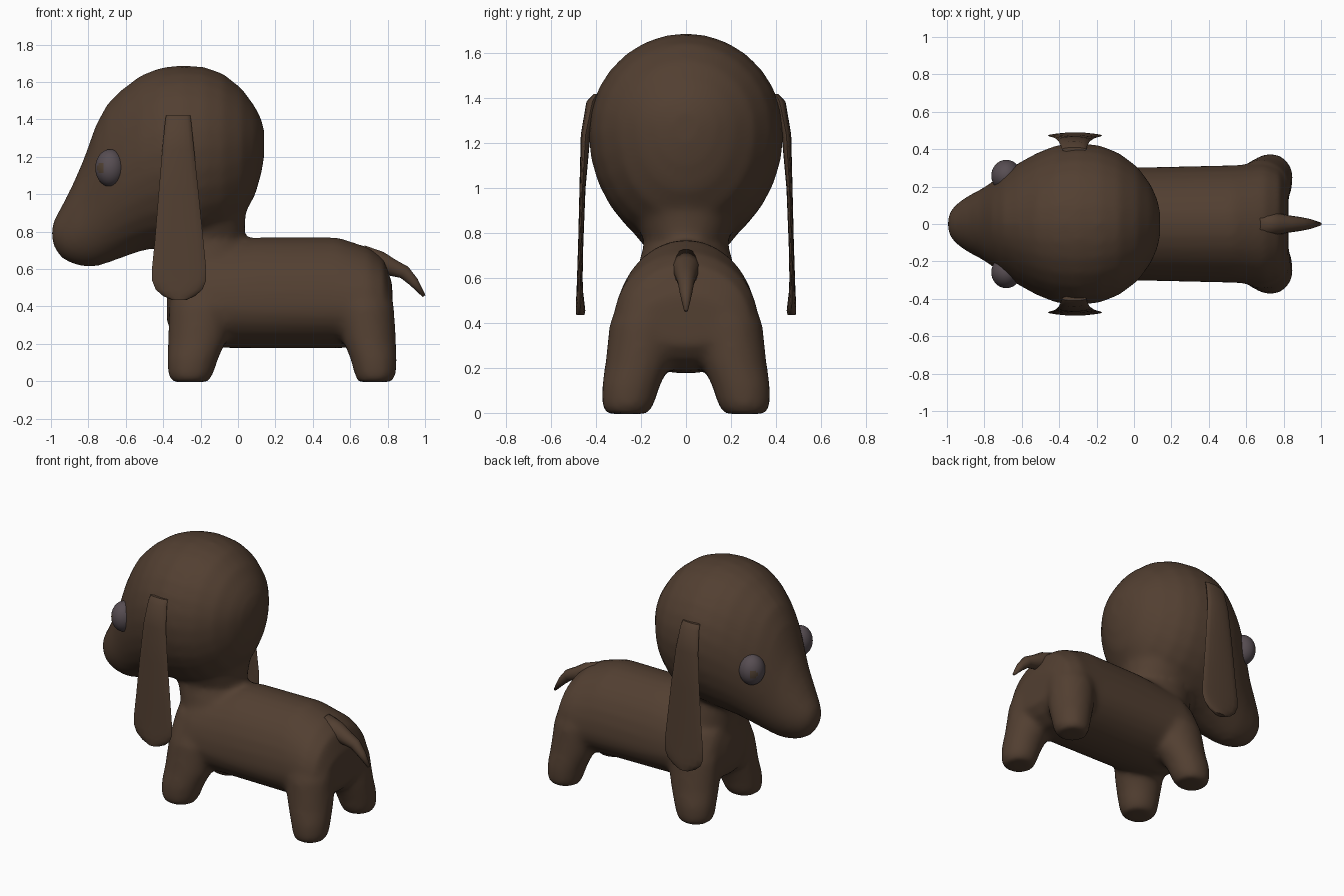
import bpy, bmesh, math
from mathutils import Vector

SEG = 28


def material(name, rgb):
    m = bpy.data.materials.new(name)
    m.diffuse_color = (*rgb, 1)
    return m


BROWN = material("brown fur", (0.085, 0.050, 0.031))
GREY = material("eye grey", (0.095, 0.075, 0.085))
PUPIL = material("pupil brown", (0.085, 0.055, 0.035))


def loft(bm, rings):
    """Bridge equal-sized point rings and cap both ends."""
    rows = [[bm.verts.new(p) for p in r] for r in rings]
    n = len(rows[0])
    for a, b in zip(rows, rows[1:]):
        for i in range(n):
            j = (i + 1) % n
            bm.faces.new((a[i], a[j], b[j], b[i]))
    bm.faces.new(rows[0])
    bm.faces.new(rows[-1])


def x_slices(bm, table):
    """Egg-shaped slices across x: (x, top, widest z, bottom, half width)."""
    rings = []
    for x, top, mid, bot, hw in table:
        ring = []
        for i in range(SEG):
            t = 2 * math.pi * i / SEG
            s = math.sin(t)
            ring.append((x, hw * math.cos(t), mid + s * ((top - mid) if s > 0 else (mid - bot))))
        rings.append(ring)
    loft(bm, rings)


def z_slices(bm, table, side=1, n=SEG):
    """Oval slices stacked in z: (z, x min, x max, y min, y max)."""
    rings = []
    for z, x0, x1, y0, y1 in table:
        rings.append([((x0 + x1) / 2 + (x1 - x0) / 2 * math.cos(2 * math.pi * i / n),
                       side * ((y0 + y1) / 2 + (y1 - y0) / 2 * math.sin(2 * math.pi * i / n)), z)
                      for i in range(n)])
    loft(bm, rings)


def finish(bm, name, mats=(BROWN,)):
    bmesh.ops.recalc_face_normals(bm, faces=bm.faces)
    me = bpy.data.meshes.new(name)
    bm.to_mesh(me)
    bm.free()
    for m in mats:
        me.materials.append(m)
    ob = bpy.data.objects.new(name, me)
    bpy.context.collection.objects.link(ob)
    bpy.ops.object.select_all(action='DESELECT')
    bpy.context.view_layer.objects.active = ob
    ob.select_set(True)
    return ob


# Body, head, neck and legs, fused into one soft skin
bm = bmesh.new()
x_slices(bm, [  # skull and muzzle
    (-0.995, 0.83, 0.79, 0.75, 0.04), (-0.975, 0.88, 0.79, 0.70, 0.08),
    (-0.94, 0.94, 0.79, 0.655, 0.115), (-0.88, 1.06, 0.82, 0.625, 0.155),
    (-0.82, 1.20, 0.87, 0.612, 0.185), (-0.76, 1.37, 0.95, 0.612, 0.225),
    (-0.70, 1.48, 1.04, 0.63, 0.27), (-0.62, 1.56, 1.12, 0.66, 0.325),
    (-0.52, 1.635, 1.19, 0.695, 0.38), (-0.42, 1.675, 1.23, 0.715, 0.42),
    (-0.30, 1.69, 1.25, 0.73, 0.435), (-0.18, 1.68, 1.25, 0.75, 0.42),
    (-0.08, 1.645, 1.25, 0.79, 0.38), (0.02, 1.565, 1.26, 0.87, 0.305),
    (0.09, 1.47, 1.27, 0.99, 0.21), (0.125, 1.40, 1.28, 1.11, 0.13),
    (0.14, 1.34, 1.28, 1.2, 0.06)])
x_slices(bm, [  # trunk
    (-0.38, 0.52, 0.42, 0.32, 0.10), (-0.35, 0.63, 0.40, 0.24, 0.23),
    (-0.20, 0.73, 0.40, 0.18, 0.30), (0.10, 0.77, 0.40, 0.175, 0.305),
    (0.53, 0.77, 0.40, 0.175, 0.315), (0.70, 0.715, 0.40, 0.19, 0.325),
    (0.78, 0.655, 0.40, 0.24, 0.29), (0.825, 0.52, 0.40, 0.30, 0.21)])
z_slices(bm, [  # neck
    (0.45, -0.36, 0.10, -0.25, 0.25), (0.65, -0.40, 0.08, -0.215, 0.215),
    (0.76, -0.43, 0.035, -0.185, 0.185), (0.95, -0.42, 0.045, -0.26, 0.26)])
for side in (1, -1):
    z_slices(bm, [  # front legs
        (-0.005, -0.35, -0.16, 0.17, 0.355), (0.03, -0.375, -0.135, 0.145, 0.375),
        (0.12, -0.38, -0.105, 0.115, 0.375), (0.22, -0.375, -0.06, 0.07, 0.355),
        (0.40, -0.37, -0.02, 0.03, 0.325), (0.58, -0.34, -0.06, 0.03, 0.24)], side)
    z_slices(bm, [  # hind legs
        (-0.005, 0.64, 0.82, 0.17, 0.355), (0.03, 0.625, 0.845, 0.145, 0.375),
        (0.12, 0.60, 0.85, 0.115, 0.375), (0.22, 0.56, 0.845, 0.07, 0.36),
        (0.40, 0.52, 0.835, 0.03, 0.34), (0.55, 0.52, 0.80, 0.03, 0.27)], side)
body = finish(bm, "body_and_head")
remesh = body.modifiers.new("fuse", 'REMESH')
remesh.mode = 'VOXEL'
remesh.voxel_size = 0.02
remesh.use_smooth_shade = True
soft = body.modifiers.new("soften", 'SMOOTH')
soft.factor = 0.5
soft.iterations = 10
for m in ("fuse", "soften"):
    bpy.ops.object.modifier_apply(modifier=m)
bpy.ops.object.shade_smooth()

# Tail: tapered tube along a drooping path
bm = bmesh.new()
path = [(0.66, 0.66, 0.07), (0.76, 0.635, 0.06), (0.83, 0.605, 0.046),
        (0.89, 0.582, 0.037), (0.94, 0.53, 0.027), (0.995, 0.455, 0.009)]
rings = []
for k, (x, z, r) in enumerate(path):
    a, b = path[max(k - 1, 0)], path[min(k + 1, len(path) - 1)]
    d = Vector((b[0] - a[0], 0, b[1] - a[1])).normalized()
    up = Vector((-d.z, 0, d.x))
    rings.append([Vector((x, 0, z)) + up * r * math.sin(t) + Vector((0, r * math.cos(t), 0))
                  for t in (2 * math.pi * i / 14 for i in range(14))])
loft(bm, rings)
finish(bm, "tail")
bpy.ops.object.shade_smooth()

for side, tag in ((1, "left"), (-1, "right")):
    # Long hanging ears
    bm = bmesh.new()
    z_slices(bm, [
        (1.42, -0.385, -0.255, 0.385, 0.41), (1.385, -0.39, -0.25, 0.39, 0.443),
        (1.24, -0.405, -0.235, 0.425, 0.468), (1.00, -0.425, -0.21, 0.447, 0.474),
        (0.75, -0.445, -0.185, 0.457, 0.48), (0.60, -0.46, -0.17, 0.46, 0.485),
        (0.54, -0.46, -0.17, 0.458, 0.487), (0.49, -0.44, -0.19, 0.452, 0.49),
        (0.455, -0.40, -0.23, 0.448, 0.49), (0.435, -0.355, -0.275, 0.452, 0.488)], side, 16)
    finish(bm, tag + "_ear")
    bpy.ops.object.shade_smooth_by_angle(angle=math.radians(40))

    # Bulging eyes, with a pupil patch facing forward and outward
    bm = bmesh.new()
    bmesh.ops.create_uvsphere(bm, u_segments=40, v_segments=24, radius=1)
    look = Vector((-0.68, side * 0.73, 0)).normalized()
    for f in bm.faces:
        f.material_index = int(f.calc_center_median().normalized().dot(look) > 0.96)
    for v in bm.verts:
        v.co = Vector((-0.683 + 0.08 * v.co.x, side * 0.258 + 0.085 * v.co.y, 1.14 + 0.1 * v.co.z))
    finish(bm, tag + "_eye", (GREY, PUPIL))
    bpy.ops.object.shade_smooth()
